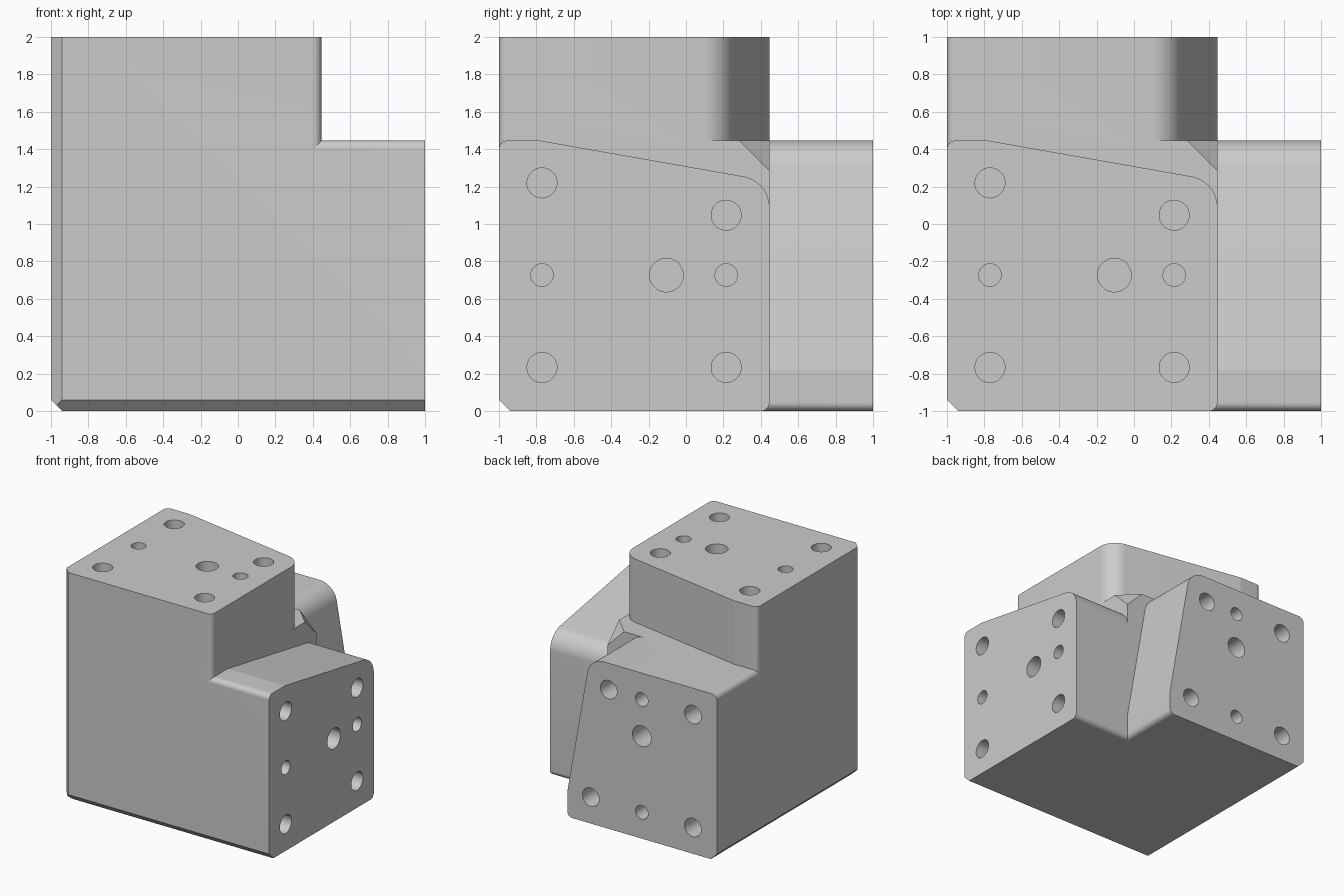
import bpy, bmesh, math
from mathutils import Vector

cube = bpy.data.objects.get("Cube")
if cube:
    bpy.data.objects.remove(cube, do_unlink=True)

H = 0.446       # far side of each arm's cross-section
SHIFT = Vector((0, 0, 1))

grey = bpy.data.materials.new("plain grey")
grey.use_nodes = True
GREY = (0.6, 0.6, 0.6, 1)
grey.diffuse_color = GREY
grey.node_tree.nodes["Principled BSDF"].inputs["Base Color"].default_value = GREY


def place(a, b, c, axis):
    """Turn profile coordinates (a, b) and length c to run along an axis."""
    return Vector({"z": (a, b, c), "x": (c, a, b), "y": (b, c, a)}[axis]) + SHIFT


def rounded(corners, steps=14):
    """Outline with an arc at every corner that has a radius."""
    out = []
    for i, (x, y, r) in enumerate(corners):
        p = Vector((x, y))
        if r == 0:
            out.append(p)
            continue
        u = (Vector(corners[i - 1][:2]) - p).normalized()
        v = (Vector(corners[(i + 1) % len(corners)][:2]) - p).normalized()
        half = u.angle(v) / 2
        centre = p + (u + v).normalized() * (r / math.sin(half))
        middle = p - centre
        facing = math.atan2(middle.y, middle.x)
        sweep = math.pi / 2 - half
        for s in range(steps + 1):
            t = facing + sweep * (2 * s / steps - 1)
            out.append(centre + Vector((math.cos(t), math.sin(t))) * r)
    return out


def make_object(name, bm):
    bmesh.ops.recalc_face_normals(bm, faces=bm.faces)
    mesh = bpy.data.meshes.new(name)
    bm.to_mesh(mesh)
    bm.free()
    mesh.materials.append(grey)
    obj = bpy.data.objects.new(name, mesh)
    bpy.context.collection.objects.link(obj)
    return obj


def prism(name, outline, start, end, axis):
    bm = bmesh.new()
    rings = [[bm.verts.new(place(p[0], p[1], c, axis)) for p in outline] for c in (start, end)]
    for ring in rings:
        bm.faces.new(ring)
    n = len(outline)
    for i in range(n):
        j = (i + 1) % n
        bm.faces.new((rings[0][i], rings[0][j], rings[1][j], rings[1][i]))
    return make_object(name, bm)


def combine(body, other, operation):
    mod = body.modifiers.new("combine", "BOOLEAN")
    mod.operation, mod.object, mod.solver = operation, other, "EXACT"
    bpy.ops.object.select_all(action="DESELECT")
    bpy.context.view_layer.objects.active = body
    body.select_set(True)
    bpy.ops.object.modifier_apply(modifier=mod.name)
    bpy.data.objects.remove(other, do_unlink=True)


# Three identical arms, one along each axis
slope_end = H - math.tan(math.radians(10)) * (H + 0.78)
profile = rounded([(-1, -1, 0), (H, -1, 0.045), (H, slope_end, 0.167),
                   (-0.78, H, 0), (-1, H, 0.045)])
body = prism("corner_block", profile, -1, 1, "z")
for axis in "xy":
    combine(body, prism("arm", profile, -1, 1, axis), "UNION")

# Core block with its inner corner cut off
bm = bmesh.new()
for x in (-0.9, H):
    for y in (-0.9, H):
        for z in (-0.9, H):
            if x == y == z == H:
                for axis in "xyz":
                    bm.verts.new(place(H, H, H - 0.16, axis))
            else:
                bm.verts.new(Vector((x, y, z)) + SHIFT)
bmesh.ops.convex_hull(bm, input=bm.verts)
bmesh.ops.dissolve_limit(bm, angle_limit=0.01, verts=bm.verts, edges=bm.edges)
combine(body, make_object("core", bm), "UNION")

# Blind holes in the end of each arm: a, b, radius
HOLES = [(-0.77, 0.22, 0.08), (0.215, 0.047, 0.08), (-0.77, -0.767, 0.08),
         (0.215, -0.767, 0.08), (-0.77, -0.273, 0.06), (0.215, -0.273, 0.06),
         (-0.105, -0.273, 0.09)]
for axis in "xyz":
    for a, b, r in HOLES:
        circle = [(a + r * math.cos(t), b + r * math.sin(t))
                  for t in (math.tau * i / 48 for i in range(48))]
        combine(body, prism("hole", circle, 0.72, 1.1, axis), "DIFFERENCE")

# Chamfer the three edges that meet at the outer corner
bm = bmesh.new()
bm.from_mesh(body.data)
for axis in "xyz":
    bmesh.ops.bisect_plane(bm, geom=bm.verts[:] + bm.edges[:] + bm.faces[:],
                           plane_co=place(-1, -0.94, 0, axis),
                           plane_no=place(-1, -1, 0, axis) - SHIFT, clear_outer=True)
    bmesh.ops.holes_fill(bm, edges=[e for e in bm.edges if e.is_boundary], sides=0)
bmesh.ops.dissolve_limit(bm, angle_limit=0.005, verts=bm.verts, edges=bm.edges)
bmesh.ops.recalc_face_normals(bm, faces=bm.faces)
bm.to_mesh(body.data)
bm.free()

bpy.ops.object.select_all(action="DESELECT")
bpy.context.view_layer.objects.active = body
body.select_set(True)
bpy.ops.object.shade_smooth_by_angle(angle=math.radians(8))
